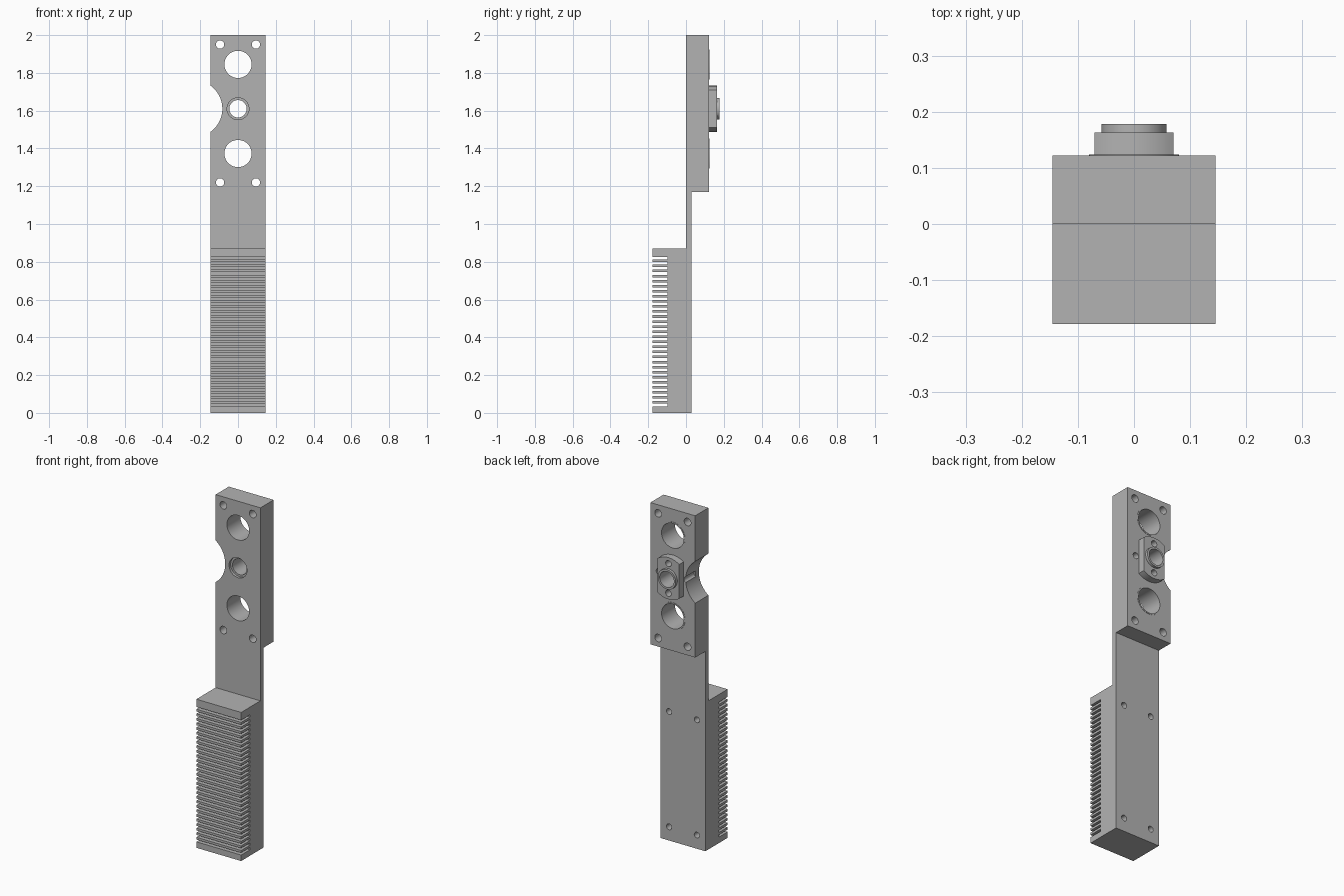
import bpy, bmesh, math
from mathutils import Matrix

old = bpy.data.objects.get("Cube")
if old:
    bpy.data.objects.remove(old, do_unlink=True)

grey = bpy.data.materials.new("machined grey")
grey.use_nodes = True
colour = (0.45, 0.45, 0.45, 1)
grey.diffuse_color = colour
grey.node_tree.nodes["Principled BSDF"].inputs["Base Color"].default_value = colour

HALF_W = 0.145      # half width of the carriage
BACK = 0.122        # back face of the upper block
NUT_Z = 1.61        # height of the nut axis


def add_object(name, bm):
    bmesh.ops.recalc_face_normals(bm, faces=bm.faces)
    mesh = bpy.data.meshes.new(name)
    bm.to_mesh(mesh)
    bm.free()
    mesh.materials.append(grey)
    obj = bpy.data.objects.new(name, mesh)
    bpy.context.collection.objects.link(obj)
    return obj


def extrude(name, outline, offset):
    """Extrude a closed outline of 3D points along an offset."""
    bm = bmesh.new()
    face = bm.faces.new([bm.verts.new(p) for p in outline])
    result = bmesh.ops.extrude_face_region(bm, geom=[face])
    moved = [g for g in result["geom"] if isinstance(g, bmesh.types.BMVert)]
    bmesh.ops.translate(bm, verts=moved, vec=offset)
    return add_object(name, bm)


def cylinder(name, x, z, radius, y0, y1, sides=48):
    """Cylinder along y between two depths."""
    bm = bmesh.new()
    place = Matrix.Translation((x, (y0 + y1) / 2, z)) @ Matrix.Rotation(math.pi / 2, 4, "X")
    bmesh.ops.create_cone(bm, cap_ends=True, segments=sides, radius1=radius,
                          radius2=radius, depth=y1 - y0, matrix=place)
    return add_object(name, bm)


def activate(obj):
    bpy.ops.object.select_all(action="DESELECT")
    obj.select_set(True)
    bpy.context.view_layer.objects.active = obj


def drill(obj, x, z, radius, y0=-0.5, y1=0.5, sides=48):
    cutter = cylinder("hole_cutter", x, z, radius, y0, y1, sides)
    cutter.hide_render = True
    mod = obj.modifiers.new("hole", "BOOLEAN")
    mod.operation, mod.solver, mod.object = "DIFFERENCE", "EXACT", cutter
    activate(obj)
    bpy.ops.object.modifier_apply(modifier=mod.name)
    bpy.data.objects.remove(cutter, do_unlink=True)


def finish(obj):
    activate(obj)
    bpy.ops.object.shade_smooth_by_angle(angle=math.radians(30))


# Body: one side profile holding the upper block, thin web and toothed bar
FRONT, ROOT = -0.178, -0.097
TEETH_LOW, TEETH_HIGH, GAPS = 0.035, 0.825, 30
pitch = (TEETH_HIGH - TEETH_LOW) / (GAPS - 0.5)
profile = [(FRONT, 0), (0.028, 0), (0.028, 1.17), (BACK, 1.17), (BACK, 2),
           (0, 2), (0, 0.87), (FRONT, 0.87)]
for i in reversed(range(GAPS)):
    low = TEETH_LOW + i * pitch
    high = low + pitch / 2
    profile += [(FRONT, high), (ROOT, high), (ROOT, low), (FRONT, low)]
body = extrude("carriage_body", [(-HALF_W, y, z) for y, z in profile], (2 * HALF_W, 0, 0))

# Round relief on one edge, bearing bores and nut bore
drill(body, -0.234, NUT_Z, 0.151, sides=96)
BEARINGS = (1.845, 1.373)
for z in BEARINGS:
    drill(body, 0, z, 0.08)
drill(body, 0, NUT_Z, 0.058)

# Mounting holes: through at the block corners, blind in the lower bar
for side in (-1, 1):
    for z in (1.95, 1.22):
        drill(body, side * 0.095, z, 0.022, sides=24)
    for z in (0.08, 0.755):
        drill(body, side * 0.09, z, 0.017, y0=-0.06, sides=24)
    # Blind screw holes around the nut
    drill(body, side * 0.09, NUT_Z, 0.018, y0=0.03, sides=24)
    drill(body, 0, NUT_Z + side * 0.087, 0.018, y0=0.03, sides=24)
finish(body)

# Bearing sleeves, barely proud of the block
for label, z in zip(("upper", "lower"), BEARINGS):
    sleeve = cylinder(label + "_bearing_sleeve", 0, z, 0.08, 0, BACK + 0.0015)
    drill(sleeve, 0, z, 0.072)
    finish(sleeve)

# Nut flange: a disc with two flat sides
RADIUS, FLAT = 0.122, 0.07
spread = math.asin(FLAT / RADIUS)
outline = []
for start in (math.pi / 2, -math.pi / 2):
    for i in range(17):
        a = start - spread + 2 * spread * i / 16
        outline.append((RADIUS * math.cos(a), BACK, NUT_Z + RADIUS * math.sin(a)))
flange = extrude("nut_flange", outline, (0, 0.041, 0))
drill(flange, 0, NUT_Z, 0.052)
for side in (-1, 1):
    drill(flange, 0, NUT_Z + side * 0.087, 0.018, sides=24)
finish(flange)

# Nut barrel running through the block
barrel = cylinder("nut_barrel", 0, NUT_Z, 0.058, 0.015, 0.178)
drill(barrel, 0, NUT_Z, 0.046)
finish(barrel)
